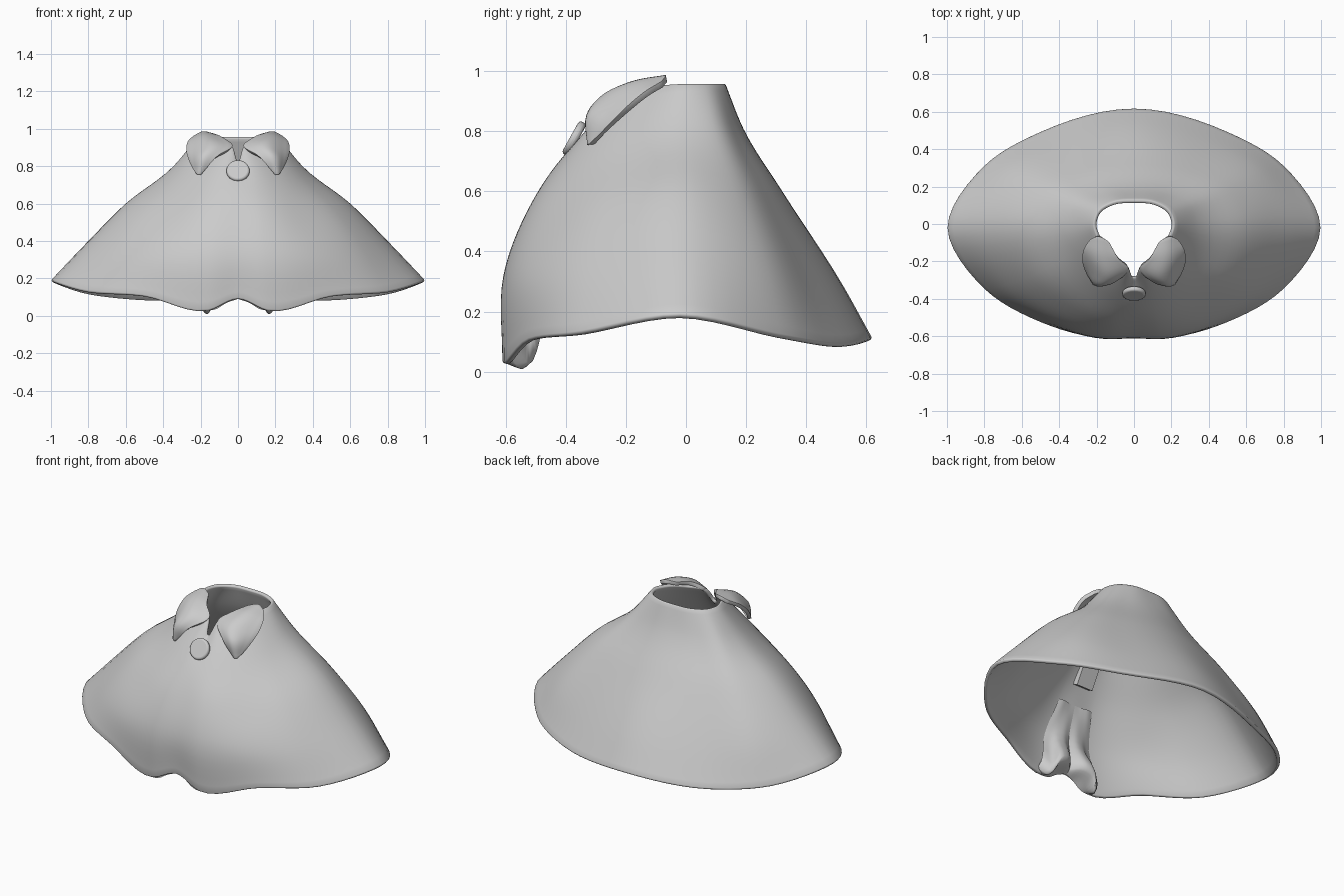
import bpy, math
from mathutils import Vector

if "Cube" in bpy.data.objects:
    bpy.data.objects.remove(bpy.data.objects["Cube"])


def spline(pts, n, closed=False):
    """Smooth chord-length curve through the points, n steps per span."""
    pts = [Vector(p) for p in pts]
    k = len(pts)
    out = []
    for i in range(k if closed else k - 1):
        if closed:
            a, b, c, d = (pts[(i + j) % k] for j in (-1, 0, 1, 2))
        else:
            b, c = pts[i], pts[i + 1]
            a = pts[i - 1] if i > 0 else b * 2 - c
            d = pts[i + 2] if i + 2 < k else c * 2 - b
        h0, h, h1 = ((q - p).length + 1e-6 for p, q in ((a, b), (b, c), (c, d)))
        v0, v, v1 = (b - a) / h0, (c - b) / h, (d - c) / h1
        m0 = (v0 * h + v * h0) / (h0 + h) * h
        m1 = (v * h1 + v1 * h) / (h + h1) * h
        for s in range(n):
            t = s / n
            out.append(b * (2 * t**3 - 3 * t**2 + 1) + m0 * (t**3 - 2 * t**2 + t)
                       + c * (3 * t**2 - 2 * t**3) + m1 * (t**3 - t**2))
    if not closed:
        out.append(pts[-1])
    return out


def loft(name, columns, n_down, n_across, thick, offset=-1, closed=False, mirror=False):
    """Skin a surface over columns of points and give it thickness."""
    cols = [spline(c, n_down) for c in columns]
    rows = [spline(r, n_across, closed) for r in zip(*cols)]
    w = len(rows[0])
    verts = [p for r in rows for p in r]
    faces = []
    for r in range(len(rows) - 1):
        for c in range(w if closed else w - 1):
            e = (c + 1) % w
            faces.append((r * w + c, (r + 1) * w + c, (r + 1) * w + e, r * w + e))
    me = bpy.data.meshes.new(name)
    me.from_pydata(verts, [], faces)
    ob = bpy.data.objects.new(name, me)
    bpy.context.collection.objects.link(ob)
    if thick:
        m = ob.modifiers.new("thickness", 'SOLIDIFY')
        m.thickness, m.offset = thick, offset
        b = ob.modifiers.new("round_edge", 'BEVEL')
        b.width, b.segments, b.limit_method = thick * 0.35, 2, 'ANGLE'
        b.angle_limit = math.radians(50)
    if mirror:
        m = ob.modifiers.new("mirror", 'MIRROR')
        m.use_mirror_merge = False
    for p in me.polygons:
        p.use_smooth = True
    return ob


# Cape body: neck-to-hem lines from front centre round the right side to the back
half = [
    [(0, -.29, .83), (0, -.405, .72), (0, -.53, .53), (0, -.605, .32), (0, -.605, .09)],
    [(.035, -.24, .915), (.10, -.395, .72), (.13, -.525, .53), (.15, -.605, .32), (.16, -.61, .028)],
    [(.12, -.18, .935), (.24, -.32, .72), (.36, -.43, .52), (.45, -.51, .31), (.50, -.525, .105)],
    [(.19, -.08, .955), (.34, -.17, .75), (.53, -.27, .55), (.68, -.325, .34), (.80, -.35, .13)],
    [(.215, 0, .96), (.345, 0, .80), (.60, 0, .60), (.80, -.01, .40), (1, -.02, .19)],
    [(.19, .07, .96), (.31, .11, .80), (.51, .19, .58), (.68, .27, .34), (.80, .315, .12)],
    [(.11, .12, .96), (.18, .17, .80), (.30, .28, .58), (.41, .42, .29), (.50, .495, .09)],
    [(0, .13, .96), (0, .19, .81), (0, .32, .60), (0, .52, .29), (0, .62, .11)],
]
flip = [[(-x, y, z) for x, y, z in c] for c in half[-2:0:-1]]
loft("cape_body", half + flip, 6, 6, 0.022, closed=True)

# Turned-in front hem, fading out up the inside of the front
fold = [
    [(0, -.515, .50), (0, -.570, .30), (0, -.565, .11), (0, -.585, .09)],
    [(.03, -.515, .50), (.045, -.555, .30), (.06, -.50, .11), (.06, -.60, .07)],
    [(.06, -.510, .50), (.09, -.560, .30), (.115, -.49, .09), (.12, -.605, .035)],
    [(.09, -.505, .50), (.13, -.575, .30), (.165, -.545, .008), (.165, -.605, .03)],
    [(.12, -.510, .50), (.16, -.585, .30), (.21, -.590, .055), (.21, -.600, .05)],
]
loft("front_fold", fold, 5, 4, 0, mirror=True)

# Leaf-shaped collar flaps
flap = [
    [(.135, -.095, .965), (.085, -.18, .945), (.032, -.23, .905), (.12, -.31, .845), (.20, -.315, .76)],
    [(.19, -.065, .975), (.175, -.175, .955), (.15, -.28, .905), (.185, -.32, .85), (.208, -.318, .755)],
    [(.23, -.08, .955), (.262, -.13, .925), (.27, -.18, .885), (.25, -.25, .82), (.217, -.31, .76)],
]
loft("collar_flap", flap, 5, 5, 0.022, offset=0, mirror=True)

# Round button on the front, tilted to lie on the cloth
tilt = math.radians(61)
bpy.ops.mesh.primitive_cylinder_add(vertices=32, radius=.062, depth=.028,
                                    location=(0, -.372, .775), rotation=(tilt, 0, 0))
button = bpy.context.object
button.name = "button"
bev = button.modifiers.new("round_edge", 'BEVEL')
bev.width, bev.segments = .011, 3
bpy.ops.object.shade_smooth_by_angle(angle=math.radians(50))

# Clasp block on the inside below the button
bpy.ops.mesh.primitive_cube_add(size=1, location=(0, -.415, .645), rotation=(tilt, 0, 0))
clasp = bpy.context.object
clasp.name = "clasp_back"
clasp.scale = (.11, .13, .04)
